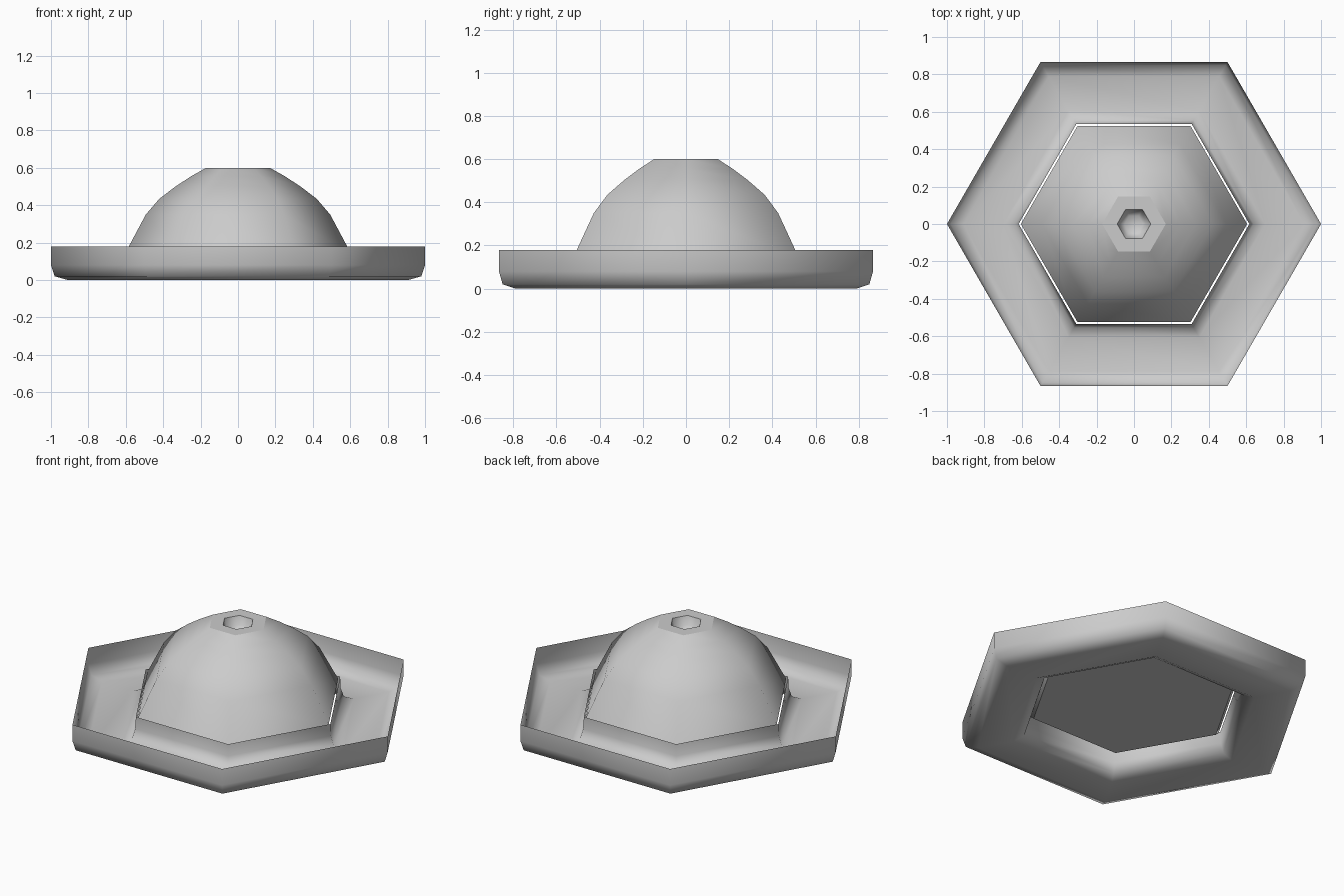
import bpy, bmesh, math

cube = bpy.data.objects.get("Cube")
if cube:
    bpy.data.objects.remove(cube)

SIDES = 6


def make_material(name, colour):
    mat = bpy.data.materials.new(name)
    mat.use_nodes = True
    mat.diffuse_color = colour
    mat.node_tree.nodes["Principled BSDF"].inputs["Base Color"].default_value = colour
    return mat


def hex_lathe(name, profile, mat, sharp_rings=(), cap_first=False, cap_last=False):
    """Sweep a (radius, height) profile around a hexagon; listed rings stay sharp."""
    bm = bmesh.new()
    rings = []
    for r, z in profile:
        angles = [math.tau * k / SIDES for k in range(SIDES)]
        rings.append([bm.verts.new((r * math.cos(a), r * math.sin(a), z)) for a in angles])
    for upper, lower in zip(rings, rings[1:]):
        for k in range(SIDES):
            n = (k + 1) % SIDES
            bm.faces.new((upper[k], lower[k], lower[n], upper[n]))
    if cap_first:
        bm.faces.new(rings[0])
    if cap_last:
        bm.faces.new(rings[-1][::-1])
    for face in bm.faces:
        face.smooth = True
    for i in sharp_rings:
        for k in range(SIDES):
            edge = bm.edges.get((rings[i][k], rings[i][(k + 1) % SIDES]))
            edge.smooth = False
    mesh = bpy.data.meshes.new(name)
    bm.to_mesh(mesh)
    bm.free()
    mesh.materials.append(mat)
    obj = bpy.data.objects.new(name, mesh)
    bpy.context.collection.objects.link(obj)
    return obj


grey = make_material("light grey", (0.6, 0.6, 0.6, 1.0))

# Thin trough: inner lip, floor, rounded foot and outer wall
hex_lathe("tray", [(0.617, 0.15), (0.62, 0.08), (0.64, 0.025), (0.70, 0.0),
                   (0.91, 0.0), (0.98, 0.02), (1.0, 0.08), (1.0, 0.178)], grey)

# Dome: recessed cup, flat top ring, rounded body and chamfered base
hex_lathe("dome", [(0.05, 0.53), (0.075, 0.55), (0.09, 0.6), (0.17, 0.6), (0.25, 0.555),
                   (0.33, 0.503), (0.42, 0.435), (0.493, 0.35), (0.605, 0.14),
                   (0.585, 0.12)],
          grey, sharp_rings=(2, 3, 8, 9), cap_first=True, cap_last=True)
